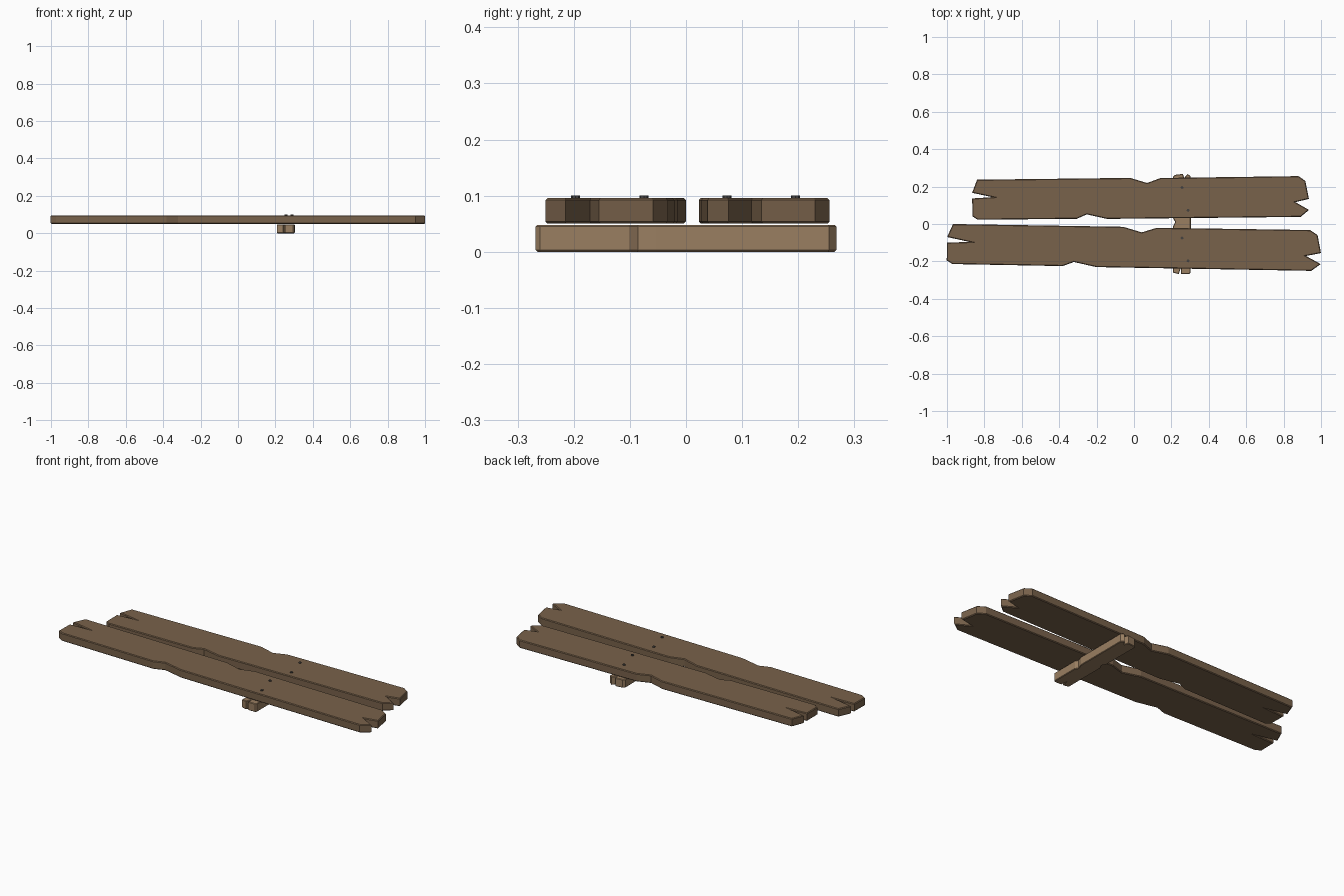
import bpy, bmesh
from math import cos, sin, pi

cube = bpy.data.objects.get("Cube")
if cube:
    bpy.data.objects.remove(cube, do_unlink=True)


def make_material(name, rgb):
    mat = bpy.data.materials.new(name)
    mat.use_nodes = True
    color = (*rgb, 1)
    mat.diffuse_color = color
    mat.node_tree.nodes["Principled BSDF"].inputs["Base Color"].default_value = color
    return mat


dark_wood = make_material("dark wood", (0.19, 0.122, 0.07))
light_wood = make_material("light wood", (0.32, 0.21, 0.12))
iron = make_material("dark iron", (0.06, 0.055, 0.05))

# Weathered board outline: split ends and a chip in each long edge
OUTLINE = [
    (-.97, .11), (-1, .04), (-.88, .016), (-1, .01), (-1, -.085), (-.97, -.104),
    (-.38, -.104), (-.32, -.081), (-.2, -.106), (.95, -.105), (1, -.068),
    (.92, -.026), (1, -.009), (.98, .087), (.94, .113), (.12, .11),
    (.04, .084), (-.06, .112),
]


def board(name, mat, center, length, width, turn, bottom, top, bevel):
    """Extrude the outline and chamfer the rims of both flat faces."""
    bm = bmesh.new()
    ring = []
    for u, v in OUTLINE:
        u, v = u * length, v * width
        x = center[0] + u * cos(turn) - v * sin(turn)
        y = center[1] + u * sin(turn) + v * cos(turn)
        ring.append(bm.verts.new((x, y, bottom)))
    base = bm.faces.new(ring)
    grown = bmesh.ops.extrude_face_region(bm, geom=[base])["geom"]
    for v in grown:
        if isinstance(v, bmesh.types.BMVert):
            v.co.z = top
    rims = [e for e in bm.edges if e.verts[0].co.z == e.verts[1].co.z]
    bmesh.ops.bevel(bm, geom=rims, offset=bevel, segments=1, affect='EDGES')
    bmesh.ops.recalc_face_normals(bm, faces=bm.faces)
    mesh = bpy.data.meshes.new(name)
    bm.to_mesh(mesh)
    bm.free()
    mesh.materials.append(mat)
    obj = bpy.data.objects.new(name, mesh)
    bpy.context.collection.objects.link(obj)


# Two long planks lying on a short cross brace
board("front_plank", dark_wood, (0, -.128), 1, 1, -.0184, .05, .096, .004)
board("back_plank", dark_wood, (.035, .135), .9, 1, .0093, .05, .096, .004)
board("cross_brace", light_wood, (.257, 0), .268, .44, pi / 2, 0, .048, .003)

# Nail heads, staggered along the brace
for i, y in enumerate((-.197, -.075, .073, .195)):
    x = .257 if i % 2 else .289
    bpy.ops.mesh.primitive_cylinder_add(vertices=8, radius=.008, depth=.03,
                                        location=(x, y, .085))
    nail = bpy.context.object
    nail.name = f"nail_{i + 1}"
    nail.data.materials.append(iron)
